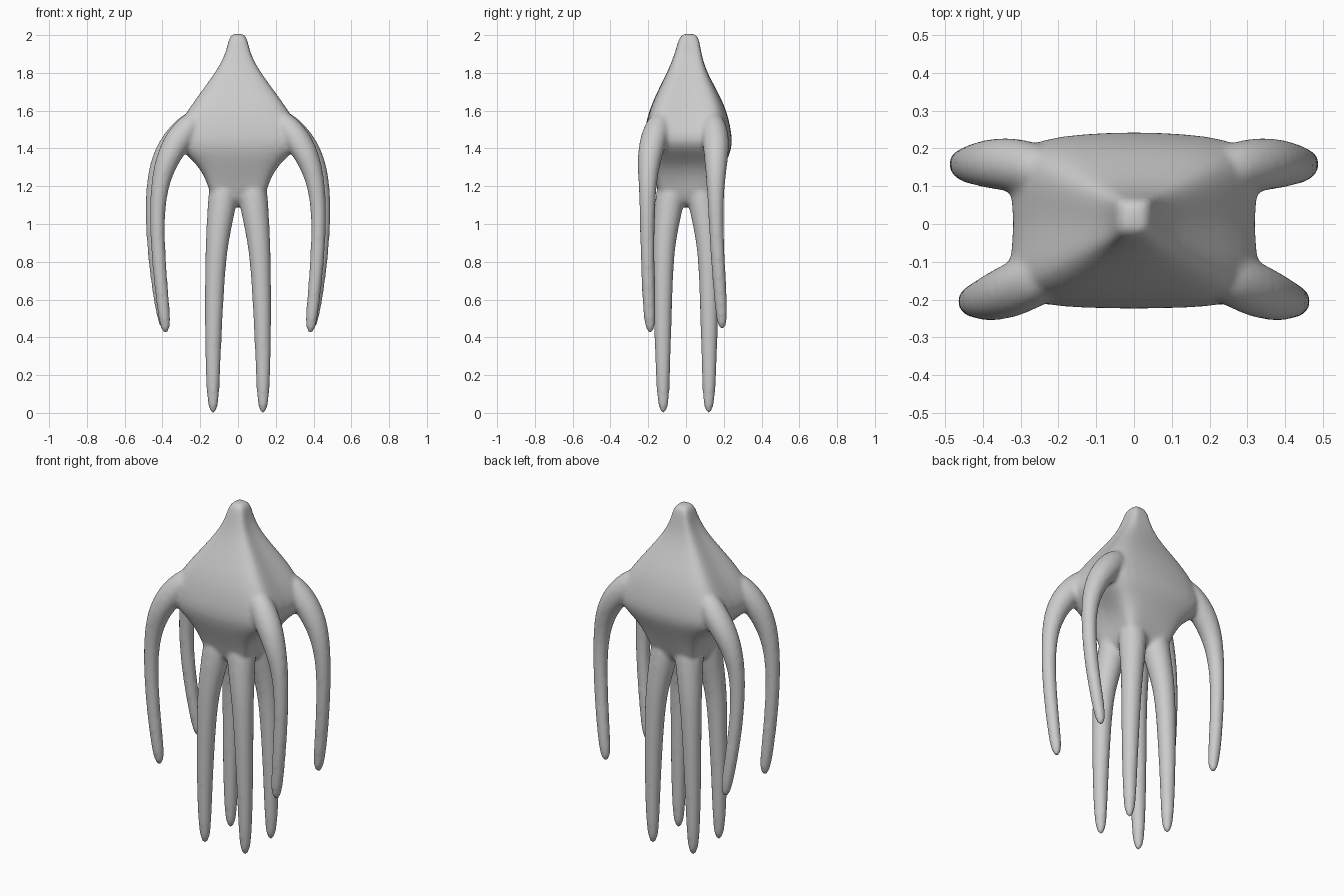
import bpy, bmesh
from math import cos, sin, tau
from mathutils import Vector

if "Cube" in bpy.data.objects:
    bpy.data.objects.remove(bpy.data.objects["Cube"], do_unlink=True)

grey = bpy.data.materials.new("pale grey")
grey.use_nodes = True
colour = (0.6, 0.6, 0.6, 1)
grey.diffuse_color = colour
grey.node_tree.nodes["Principled BSDF"].inputs["Base Color"].default_value = colour

bm = bmesh.new()


def loft(rings):
    """Skin a closed shell through rings of equal point count."""
    rows = [[bm.verts.new(p) for p in ring] for ring in rings]
    n = len(rows[0])
    for low, high in zip(rows, rows[1:]):
        for i in range(n):
            j = (i + 1) % n
            bm.faces.new((low[i], low[j], high[j], high[i]))
    bm.faces.new(rows[0][::-1])
    bm.faces.new(rows[-1])


def body_ring(z, side, cx, cy_front, front, cy_back, back):
    """Waisted cross-section: four corners with bowed front and back."""
    half = [(cx, -cy_front), (side, 0), (cx, cy_back), (cx * 0.4, back)]
    half.insert(0, (cx * 0.4, -front))
    ring = half + [(-x, y) for x, y in reversed(half)]
    return [(x, y, z) for x, y in ring]


def limb(points, sides=8):
    """Tapered tube along (x, y, z, radius) points."""
    path = [Vector(p[:3]) for p in points]
    rings = []
    for i, (centre, point) in enumerate(zip(path, points)):
        along = (path[min(i + 1, len(path) - 1)] - path[max(i - 1, 0)]).normalized()
        u = along.cross(Vector((0, 1, 0))).normalized()
        v = along.cross(u)
        r = point[3] * 1.12
        rings.append([centre + r * (cos(tau * k / sides) * u + sin(tau * k / sides) * v)
                      for k in range(sides)])
    loft(rings)


# Hooded body, from the underside up to the blunt tip
loft([body_ring(*level) for level in (
    (1.08, .12, .14, .13, .12, .13, .12),
    (1.20, .14, .17, .15, .15, .16, .16),
    (1.32, .18, .24, .18, .20, .18, .21),
    (1.41, .31, .37, .21, .23, .21, .25),
    (1.50, .30, .36, .20, .22, .20, .24),
    (1.63, .22, .28, .17, .19, .18, .21),
    (1.80, .11, .13, .08, .10, .10, .11),
    (1.90, .06, .07, .05, .06, .08, .08),
    (1.98, .05, .05, .03, .04, .07, .07),
    (2.01, .03, .03, .01, .02, .05, .05),
)])

front_arm = [(.20, -.12, 1.58, .06), (.31, -.17, 1.46, .075), (.385, -.20, 1.33, .06),
             (.43, -.205, 1.14, .04), (.425, -.205, .85, .037), (.395, -.195, .55, .034),
             (.385, -.19, .46, .028), (.383, -.188, .42, .012)]
back_arm = [(.20, .13, 1.58, .06), (.32, .16, 1.46, .075), (.41, .16, 1.33, .06),
            (.455, .155, 1.14, .04), (.445, .165, .85, .037), (.41, .185, .58, .034),
            (.395, .19, .48, .028), (.392, .192, .44, .012)]
leg = [(.07, .07, 1.24, .08), (.085, .09, 1.10, .075), (.11, .115, .92, .06),
       (.122, .122, .75, .053), (.132, .123, .40, .044), (.133, .122, .12, .035),
       (.132, .12, .04, .027), (.132, .12, -.005, .012)]

# Four arms and four hanging legs
for mirror in (1, -1):
    for arm in (front_arm, back_arm):
        limb([(mirror * x, y, z, r) for x, y, z, r in arm])
    for depth in (1, -1):
        limb([(mirror * x, depth * y, z, r) for x, y, z, r in leg])

bmesh.ops.recalc_face_normals(bm, faces=bm.faces)
mesh = bpy.data.meshes.new("tentacled_body")
bm.to_mesh(mesh)
bm.free()
mesh.materials.append(grey)
creature = bpy.data.objects.new("tentacled_body", mesh)
bpy.context.collection.objects.link(creature)

# Round the shells, fuse them into one skin and soften the joins
rounding = creature.modifiers.new("rounding", "SUBSURF")
rounding.levels = rounding.render_levels = 2
fuse = creature.modifiers.new("fuse", "REMESH")
fuse.mode = "VOXEL"
fuse.voxel_size = 0.011
fuse.use_smooth_shade = True
soften = creature.modifiers.new("soften", "SMOOTH")
soften.factor = 0.5
soften.iterations = 8
